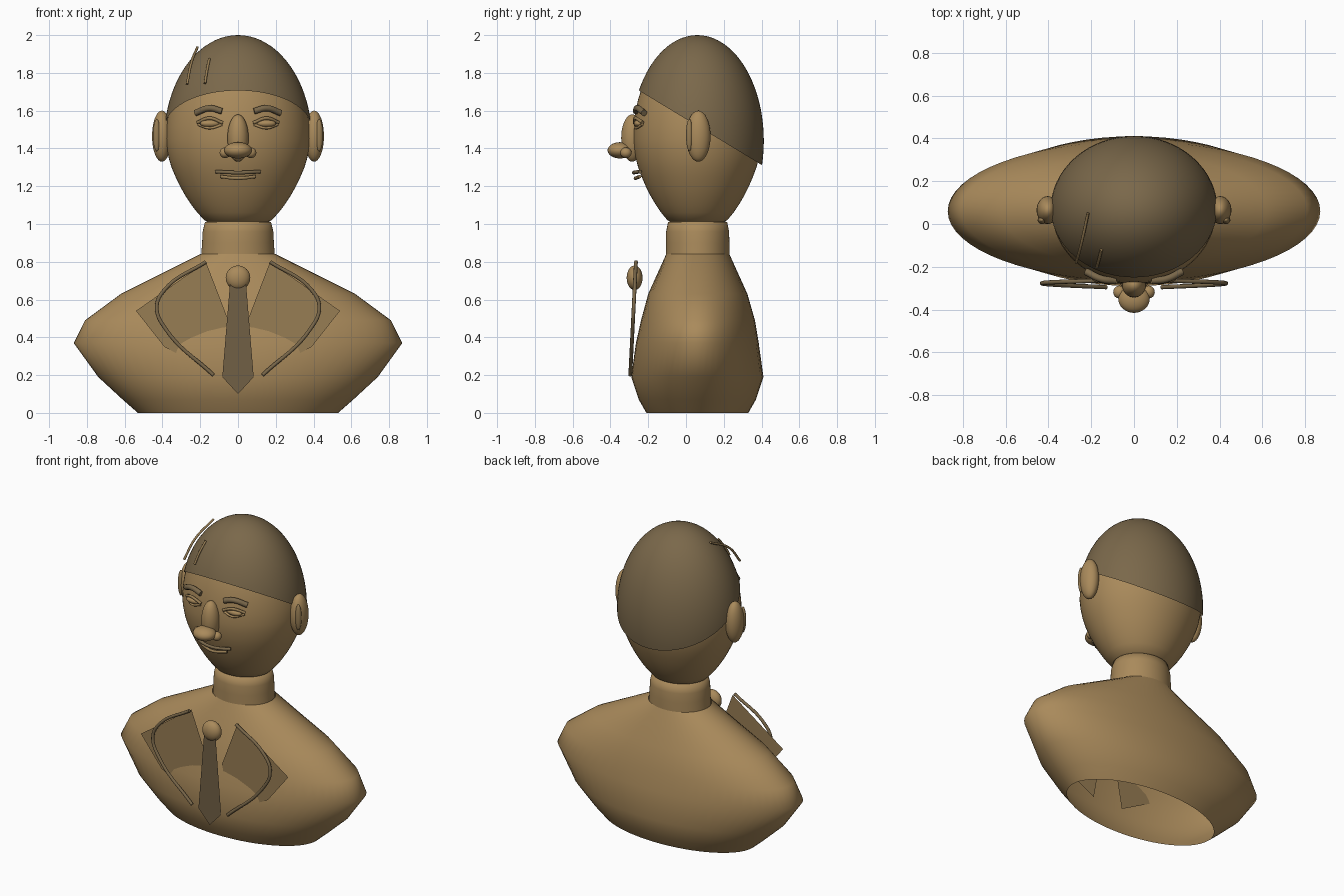
import bpy, bmesh, math
from mathutils import Vector

if "Cube" in bpy.data.objects:
    bpy.data.objects.remove(bpy.data.objects["Cube"])


def material(name, rgb):
    m = bpy.data.materials.new(name)
    m.diffuse_color = (*rgb, 1)
    m.use_nodes = True
    m.node_tree.nodes["Principled BSDF"].inputs["Base Color"].default_value = m.diffuse_color
    return m


BRONZE = material("bronze", (0.40, 0.255, 0.105))
MID = material("mid bronze", (0.31, 0.205, 0.088))
DARK = material("dark bronze", (0.195, 0.138, 0.069))
TIE = material("tie brown", (0.165, 0.115, 0.06))


def finish(name, bm, mat, smooth=True):
    me = bpy.data.meshes.new(name)
    for f in bm.faces:
        f.smooth = smooth
    bm.to_mesh(me)
    bm.free()
    me.materials.append(mat)
    ob = bpy.data.objects.new(name, me)
    bpy.context.collection.objects.link(ob)
    return ob


def loft(name, rows, mat, n=64):
    """Skin elliptical rings given as (z, half width, front y, back y)."""
    bm = bmesh.new()
    rings = []
    for z, rx, y0, y1 in rows:
        rings.append([bm.verts.new((rx * math.cos(2 * math.pi * i / n),
                                    (y0 + y1) / 2 + (y1 - y0) / 2 * math.sin(2 * math.pi * i / n), z))
                      for i in range(n)])
    for a, b in zip(rings, rings[1:]):
        for i in range(n):
            j = (i + 1) % n
            bm.faces.new((a[i], a[j], b[j], b[i]))
    return finish(name, bm, mat)


def ellipsoid(name, centre, radii, mat, cut=None, seg=32, rings=20):
    bm = bmesh.new()
    bmesh.ops.create_uvsphere(bm, u_segments=seg, v_segments=rings, radius=1)
    bmesh.ops.scale(bm, vec=radii, verts=bm.verts)
    bmesh.ops.translate(bm, vec=centre, verts=bm.verts)
    if cut:
        bmesh.ops.bisect_plane(bm, geom=bm.verts[:] + bm.edges[:] + bm.faces[:],
                               plane_co=cut[0], plane_no=cut[1], clear_inner=True)
    return finish(name, bm, mat)


def plate(name, pts, mat):
    """Flat front-facing sheet."""
    bm = bmesh.new()
    f = bm.faces.new([bm.verts.new(p) for p in pts])
    f.normal_update()
    if f.normal.y > 0:
        f.normal_flip()
    return finish(name, bm, mat, False)


def tube(name, pts, radius, mat):
    """Round rod along a smooth path."""
    cu = bpy.data.curves.new(name, 'CURVE')
    cu.dimensions = '3D'
    cu.bevel_depth = radius
    cu.bevel_resolution = 3
    cu.resolution_u = 10
    cu.use_fill_caps = True
    sp = cu.splines.new('BEZIER')
    sp.bezier_points.add(len(pts) - 1)
    for b, p in zip(sp.bezier_points, pts):
        b.co = p
        b.handle_left_type = b.handle_right_type = 'AUTO'
    cu.materials.append(mat)
    ob = bpy.data.objects.new(name, cu)
    bpy.context.collection.objects.link(ob)
    bpy.ops.object.select_all(action='DESELECT')
    ob.select_set(True)
    bpy.context.view_layer.objects.active = ob
    bpy.ops.object.convert(target='MESH')
    return ob


# Open-bottomed torso and neck
loft("torso", [(0, 0.53, -0.21, 0.33), (0.07, 0.61, -0.25, 0.37), (0.19, 0.74, -0.29, 0.41),
               (0.37, 0.87, -0.265, 0.385), (0.49, 0.81, -0.238, 0.365), (0.63, 0.62, -0.2, 0.325),
               (0.84, 0.2, -0.105, 0.23)], BRONZE)
loft("neck", [(0.83, 0.195, -0.105, 0.23), (0.9, 0.19, -0.105, 0.23), (0.96, 0.187, -0.105, 0.228),
              (1.01, 0.175, -0.095, 0.218), (1.02, 0.14, -0.06, 0.18)], BRONZE)

# Egg-shaped head: tapered jaw below, half ellipsoid above
profile = [(0.983, 0.002), (0.986, 0.06), (0.995, 0.115), (1.02, 0.178), (1.06, 0.215), (1.1, 0.246),
           (1.15, 0.279), (1.2, 0.307), (1.25, 0.331), (1.3, 0.352), (1.35, 0.367), (1.4, 0.377),
           (1.45, 0.382)]
for k in range(1, 13):
    a = math.pi / 2 * k / 12
    profile.append((1.45 + 0.54 * math.sin(a), 0.382 * max(math.cos(a), 0.002)))
loft("head", [(z, r, 0.06 - 0.89 * r, 0.06 + 0.89 * r) for z, r in profile], BRONZE)

# Hair cap with a slanting hairline
ellipsoid("hair", (0, 0.06, 1.44), (0.392, 0.352, 0.56), DARK,
          cut=((0, -0.255, 1.71), (0, 0.518, 0.855)), seg=64, rings=40)
tube("long_strand", [(-0.27, -0.18, 1.74), (-0.248, -0.1, 1.85), (-0.215, 0.05, 1.935)], 0.007, MID)
tube("short_strand", [(-0.175, -0.205, 1.745), (-0.165, -0.17, 1.81), (-0.152, -0.12, 1.875)], 0.007, MID)

# Nose
ellipsoid("nose_bridge", (0, -0.285, 1.455), (0.056, 0.058, 0.125), BRONZE)
ellipsoid("nose_tip", (0, -0.35, 1.39), (0.073, 0.065, 0.043), BRONZE)

# Mouth
tube("upper_lip", [(-0.118, -0.243, 1.277), (-0.06, -0.268, 1.274), (0, -0.276, 1.272),
                   (0.06, -0.268, 1.274), (0.118, -0.243, 1.277)], 0.01, DARK)
tube("lower_lip", [(-0.092, -0.245, 1.251), (0, -0.268, 1.242), (0.092, -0.245, 1.251)], 0.009, MID)

# Paired parts
for s, side in ((-1, "right"), (1, "left")):
    def m(pts):
        return [(s * x, y, z) for x, y, z in pts]

    ellipsoid(side + "_ear", (s * 0.403, 0.065, 1.465), (0.052, 0.065, 0.135), BRONZE)
    ellipsoid(side + "_inner_ear", (s * 0.43, 0.018, 1.47), (0.02, 0.018, 0.085), MID)
    ellipsoid(side + "_nostril", (s * 0.068, -0.318, 1.377), (0.029, 0.03, 0.028), BRONZE)
    ellipsoid(side + "_eye", (s * 0.148, -0.25, 1.532), (0.052, 0.026, 0.021), BRONZE)
    tube(side + "_upper_lid", m([(0.08, -0.272, 1.535), (0.148, -0.268, 1.56), (0.215, -0.23, 1.537)]),
         0.009, MID)
    tube(side + "_lower_lid", m([(0.085, -0.27, 1.526), (0.148, -0.265, 1.508), (0.21, -0.232, 1.526)]),
         0.007, BRONZE)
    tube(side + "_brow", m([(0.085, -0.265, 1.597), (0.15, -0.257, 1.613), (0.225, -0.222, 1.588)]),
         0.017, DARK)
    # Lapel sheet with a corded edge in front
    plate(side + "_lapel", m([(0.17, -0.245, 0.8), (0.54, -0.245, 0.54), (0.39, -0.245, 0.35),
                              (0.11, -0.245, 0.2), (0.055, -0.245, 0.5)]), MID)
    cord = [(0.17, 0.8), (0.386, 0.655), (0.43, 0.56), (0.38, 0.44), (0.13, 0.2)]
    tube(side + "_lapel_cord", m([(x, -0.305 + 0.05 * z, z) for x, z in cord]), 0.01, DARK)

# Necktie
plate("tie", [(-0.042, -0.295, 0.69), (0.042, -0.295, 0.69), (0.083, -0.295, 0.19),
              (0, -0.295, 0.1), (-0.083, -0.295, 0.19)], TIE)
ellipsoid("tie_knot", (0, -0.272, 0.715), (0.065, 0.042, 0.065), BRONZE)
